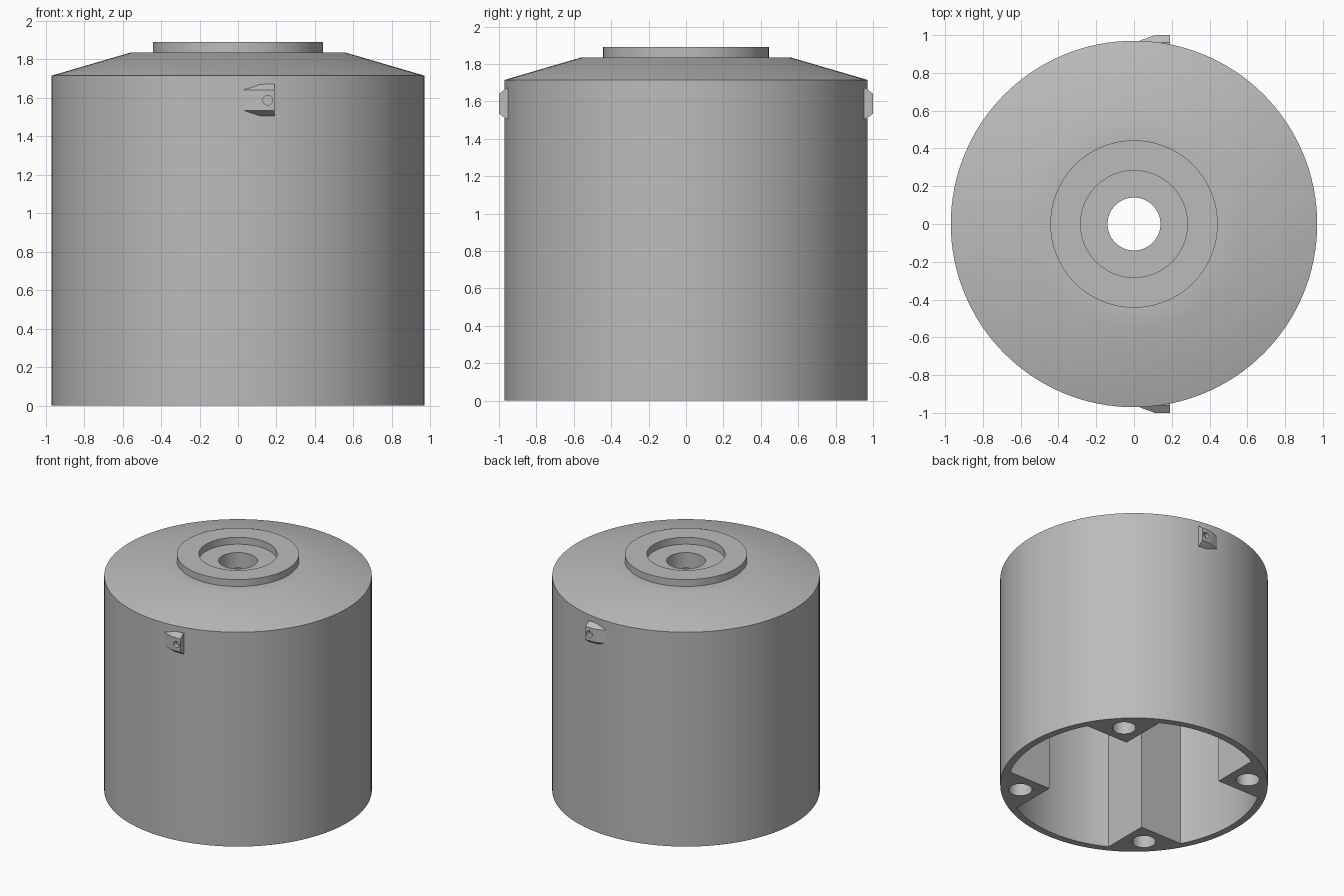
import bpy, bmesh, math
from mathutils import Vector

if "Cube" in bpy.data.objects:
    bpy.data.objects.remove(bpy.data.objects["Cube"])

grey = bpy.data.materials.new("plain grey")
grey.diffuse_color = (0.5, 0.5, 0.5, 1)
grey.use_nodes = True
grey.node_tree.nodes["Principled BSDF"].inputs["Base Color"].default_value = grey.diffuse_color


def make(name, bm, smooth=True):
    bmesh.ops.recalc_face_normals(bm, faces=bm.faces)
    me = bpy.data.meshes.new(name)
    bm.to_mesh(me)
    bm.free()
    me.materials.append(grey)
    ob = bpy.data.objects.new(name, me)
    bpy.context.collection.objects.link(ob)
    if smooth:
        shade(ob)
    return ob


def shade(ob):
    bpy.ops.object.select_all(action='DESELECT')
    ob.select_set(True)
    bpy.context.view_layer.objects.active = ob
    bpy.ops.object.shade_smooth_by_angle(angle=math.radians(30))


def lathe(name, profile, n=128):
    # closed profile of (radius, height) turned about z
    bm = bmesh.new()
    rings = [[bm.verts.new((r * math.cos(2 * math.pi * i / n),
                            r * math.sin(2 * math.pi * i / n), z))
              for i in range(n)] for r, z in profile]
    for k, a in enumerate(rings):
        b = rings[(k + 1) % len(rings)]
        for i in range(n):
            j = (i + 1) % n
            bm.faces.new((a[i], a[j], b[j], b[i]))
    return make(name, bm)


def prism(name, outline, height):
    bm = bmesh.new()
    face = bm.faces.new([bm.verts.new((x, y, 0)) for x, y in outline])
    top = bmesh.ops.extrude_face_region(bm, geom=[face])
    bmesh.ops.translate(bm, vec=(0, 0, height),
                        verts=[g for g in top["geom"] if isinstance(g, bmesh.types.BMVert)])
    return make(name, bm, False)


def drill(ob, radius, depth, location, rotation=(0, 0, 0)):
    # cut a round hole with a hidden cylinder
    bm = bmesh.new()
    bmesh.ops.create_cone(bm, cap_ends=True, segments=40, radius1=radius,
                          radius2=radius, depth=depth)
    cutter = make(ob.name + "_cutter", bm, False)
    cutter.location = location
    cutter.rotation_euler = rotation
    cutter.hide_render = True
    cutter.hide_viewport = False
    mod = ob.modifiers.new("hole", 'BOOLEAN')
    mod.operation = 'DIFFERENCE'
    mod.solver = 'EXACT'
    mod.object = cutter
    bpy.ops.object.select_all(action='DESELECT')
    ob.select_set(True)
    bpy.context.view_layer.objects.active = ob
    bpy.ops.object.modifier_apply(modifier=mod.name)
    bpy.data.objects.remove(cutter)
    shade(ob)


# Hollow shell: wall, sloped roof, raised collar, recess and centre hole
lathe("shell", [
    (0.97, 0), (0.97, 1.715), (0.56, 1.835), (0.443, 1.835), (0.443, 1.89),
    (0.283, 1.89), (0.283, 1.835), (0.14, 1.835), (0.14, 1.71),
    (0.55, 1.71), (0.915, 1.65), (0.915, 0)])

# Four inner corner pillars with screw holes
for q in range(4):
    turn = math.radians(90 * q)
    R, corner = 0.916, 0.435
    a0 = math.asin(corner / R)
    a1 = math.pi / 2 - a0
    pts = [(corner, corner)] + [(R * math.cos(a0 + (a1 - a0) * i / 12),
                                 R * math.sin(a0 + (a1 - a0) * i / 12)) for i in range(13)]
    c, s = math.cos(turn), math.sin(turn)
    pillar = prism("corner_pillar", [(x * c - y * s, x * s + y * c) for x, y in pts], 1.70)
    ang = turn + math.pi / 4
    drill(pillar, 0.085, 1.0, (0.827 * math.cos(ang), 0.827 * math.sin(ang), 0))

# Wedge-shaped catches on the front and back
for name, side in (("front_catch", -1), ("back_catch", 1)):
    bm = bmesh.new()
    for m in (-1, 1):
        for x, y, h in ((0.02, 0.967, 0.053), (0.11, 1.0, 0.053), (0.19, 1.0, 0.053),
                        (0.11, 0.96, 0.083), (0.19, 0.96, 0.083),
                        (0.04, 0.94, 0.053), (0.11, 0.94, 0.083), (0.19, 0.94, 0.083)):
            bm.verts.new((x, y * side, 1.588 + m * h))
    bmesh.ops.convex_hull(bm, input=bm.verts)
    bmesh.ops.dissolve_limit(bm, angle_limit=0.01, verts=bm.verts, edges=bm.edges)
    catch = make(name, bm, False)
    drill(catch, 0.025, 0.08, (0.155, side * 1.005, 1.588), (math.pi / 2, 0, 0))
